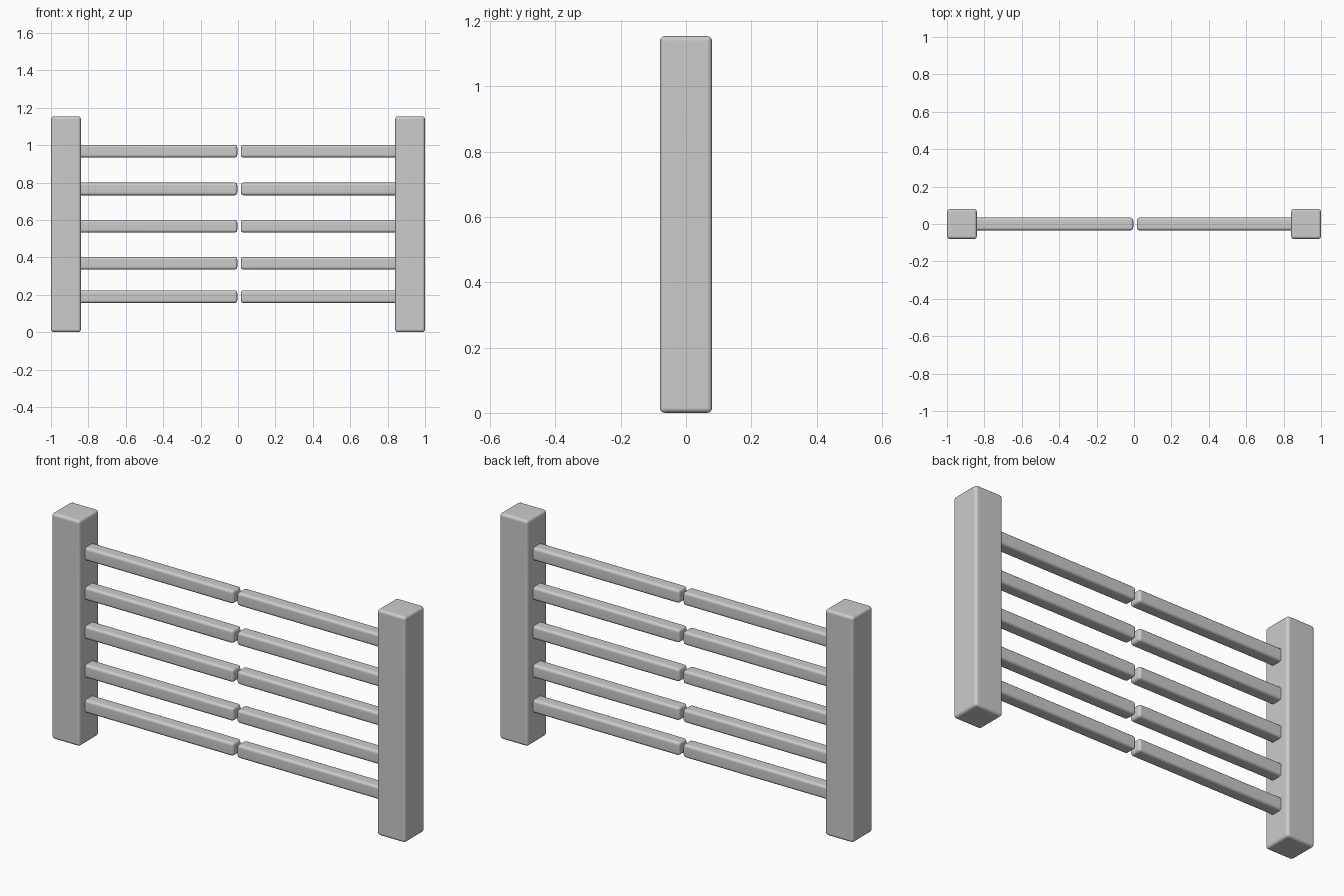
import bpy, bmesh

if "Cube" in bpy.data.objects:
    bpy.data.objects.remove(bpy.data.objects["Cube"])


def beveled_box(name, lo, hi, bevel):
    """Box between two corners with softly rounded edges."""
    bm = bmesh.new()
    bmesh.ops.create_cube(bm, size=1)
    for v in bm.verts:
        v.co = [(a + b) / 2 + c * (b - a) for a, b, c in zip(lo, hi, v.co)]
    bmesh.ops.bevel(bm, geom=bm.edges[:], offset=bevel, segments=3,
                    profile=0.5, affect='EDGES')
    bmesh.ops.recalc_face_normals(bm, faces=bm.faces[:])
    for f in bm.faces:
        f.smooth = True
    mesh = bpy.data.meshes.new(name)
    bm.to_mesh(mesh)
    bm.free()
    obj = bpy.data.objects.new(name, mesh)
    bpy.context.collection.objects.link(obj)
    mod = obj.modifiers.new("Weighted normals", 'WEIGHTED_NORMAL')
    mod.keep_sharp = True
    return obj


POST = 0.08       # half width of a post
RAIL = 0.034      # half thickness of a rail
HEIGHT = 1.154

# Square end posts
beveled_box("left_post", (-1, -POST, 0), (-0.84, POST, HEIGHT), 0.015)
beveled_box("right_post", (0.84, -POST, 0), (1, POST, HEIGHT), 0.015)

# Split rails, seated slightly into the posts, with a small gap between halves
for i, z in enumerate((0.190, 0.369, 0.567, 0.766, 0.968), 1):
    for side, x0, x1 in (("left", -0.87, -0.004), ("right", 0.015, 0.87)):
        beveled_box(f"{side}_rail_{i}", (x0, -RAIL, z - RAIL),
                    (x1, RAIL, z + RAIL), 0.014)
